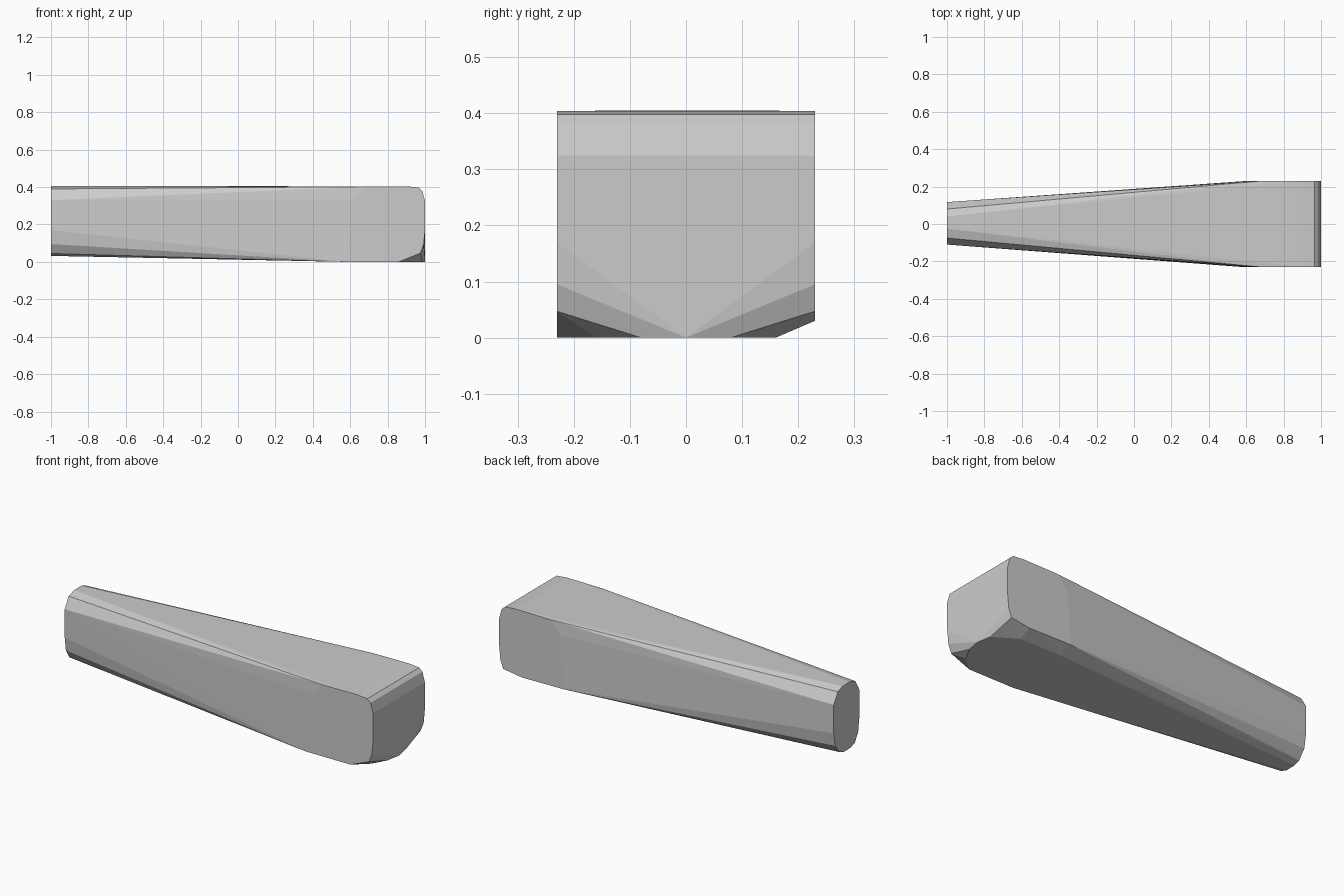
import bpy, bmesh

if "Cube" in bpy.data.objects:
    bpy.data.objects.remove(bpy.data.objects["Cube"])

pts = []

# narrow end: rounded octagon-like section (y, z) at x = -1
for y, z in [(-.11, .33), (-.075, .39), (-.025, .405), (.04, .405), (.08, .39),
             (.117, .33), (.117, .17), (.105, .095), (.065, .045), (.03, .032),
             (-.03, .032), (-.07, .045), (-.1, .095), (-.11, .17)]:
    pts.append((-1, y, z))

# wide end: side profile (x, z) shared by both flat sides
for x, z in [(.68, .402), (.9, .404), (.965, .398), (.985, .38), (1, .325),
             (1, .17), (.993, .095), (.975, .047), (.62, .33), (.6, .095)]:
    for s in (-1, 1):
        pts.append((x, s * .23, z))

# lower edges: full corner at the front, chamfered at the back
pts += [(.86, -.23, 0), (.58, -.23, 0)]
pts += [(.86, .23, .03), (.6, .23, .033), (.86, .16, 0), (.6, .16, 0)]
# nose of the underside
pts += [(1, 0, 0), (.985, .08, 0), (.985, -.08, 0), (.94, -.16, 0)]

bm = bmesh.new()
for p in pts:
    bm.verts.new(p)
res = bmesh.ops.convex_hull(bm, input=bm.verts)
loose = [v for v in bm.verts if not v.link_faces]
bmesh.ops.delete(bm, geom=loose, context='VERTS')
bmesh.ops.dissolve_limit(bm, angle_limit=.005, verts=bm.verts, edges=bm.edges)
bmesh.ops.recalc_face_normals(bm, faces=bm.faces)

# tapered body
me = bpy.data.meshes.new("tapered_body")
bm.to_mesh(me)
bm.free()
ob = bpy.data.objects.new("tapered_body", me)
bpy.context.collection.objects.link(ob)
